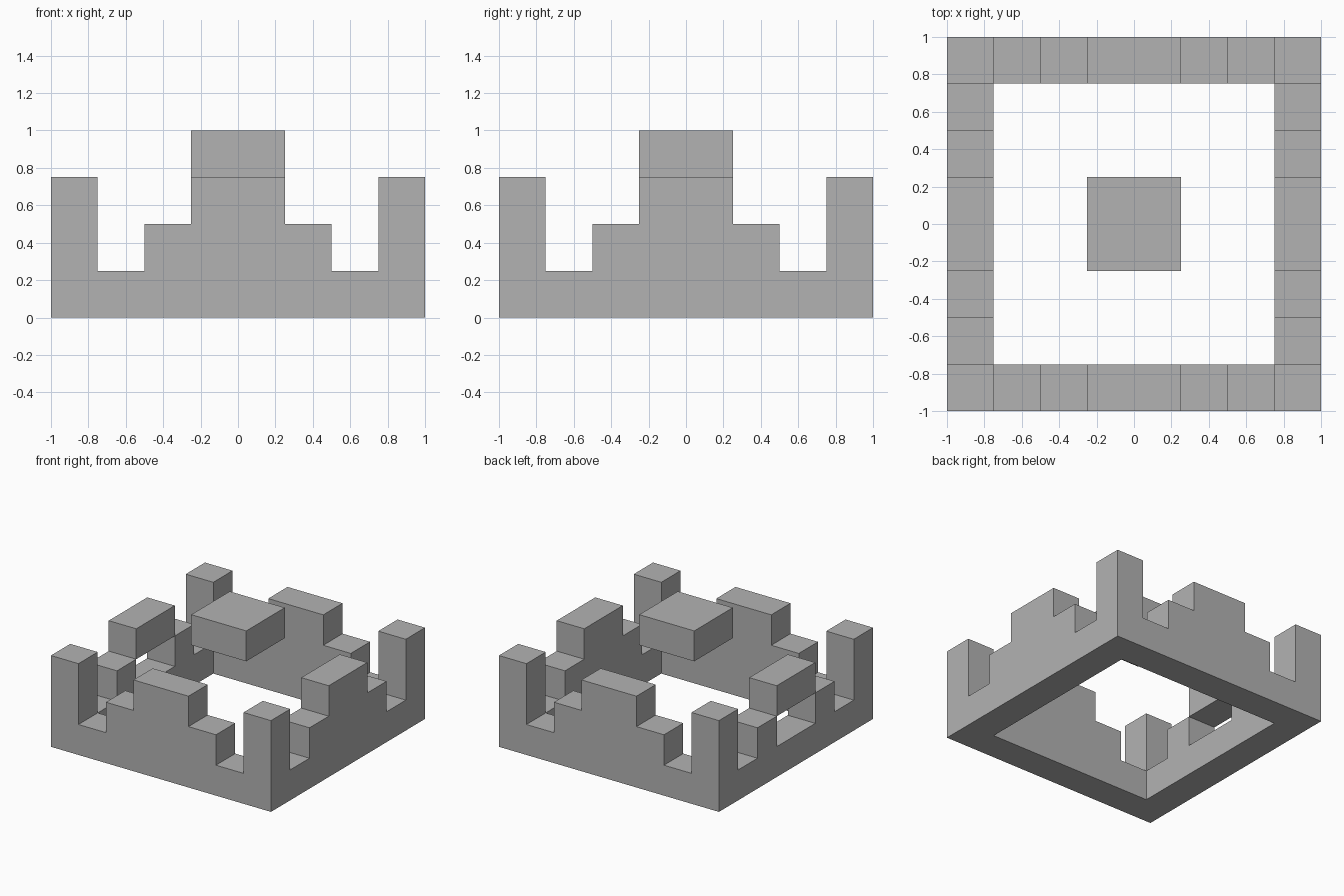
import bpy
import bmesh
from mathutils import Vector

if "Cube" in bpy.data.objects:
    bpy.data.objects.remove(bpy.data.objects["Cube"], do_unlink=True)

UNIT = 0.25                          # edge of one building block
SKYLINE = [3, 1, 2, 3, 3, 2, 1, 3]   # blocks stacked along each wall
LAST = len(SKYLINE) - 1

stone = bpy.data.materials.new("grey stone")
stone.use_nodes = True
grey = (0.45, 0.45, 0.45, 1)
stone.diffuse_color = grey
stone.node_tree.nodes["Principled BSDF"].inputs["Base Color"].default_value = grey


def build(name, cells):
    """Make one clean solid from the outer faces of a set of blocks."""
    bm = bmesh.new()
    for cell in cells:
        for axis in range(3):
            for side in (0, 1):
                neighbour = list(cell)
                neighbour[axis] += 2 * side - 1
                if tuple(neighbour) in cells:
                    continue
                u, v = (axis + 1) % 3, (axis + 2) % 3
                corners = []
                for a, b in ((0, 0), (1, 0), (1, 1), (0, 1)):
                    p = Vector(cell)
                    p[axis] += side
                    p[u] += a
                    p[v] += b
                    corners.append(bm.verts.new((p - Vector((4, 4, 0))) * UNIT))
                bm.faces.new(corners if side else corners[::-1])
    bmesh.ops.remove_doubles(bm, verts=bm.verts[:], dist=0.001)
    bmesh.ops.dissolve_limit(bm, angle_limit=0.02, verts=bm.verts[:], edges=bm.edges[:])
    mesh = bpy.data.meshes.new(name)
    bm.to_mesh(mesh)
    bm.free()
    mesh.materials.append(stone)
    obj = bpy.data.objects.new(name, mesh)
    bpy.context.collection.objects.link(obj)


# Four stepped walls with corner posts
walls = set()
for i, height in enumerate(SKYLINE):
    for z in range(height):
        walls |= {(i, 0, z), (i, LAST, z), (0, i, z), (LAST, i, z)}

# Doorway through the wall on the -x side
walls -= {(0, 3, 1), (0, 4, 1)}
build("castle_walls", walls)

# Block hovering over the courtyard
build("floating_block", {(x, y, 3) for x in (3, 4) for y in (3, 4)})
